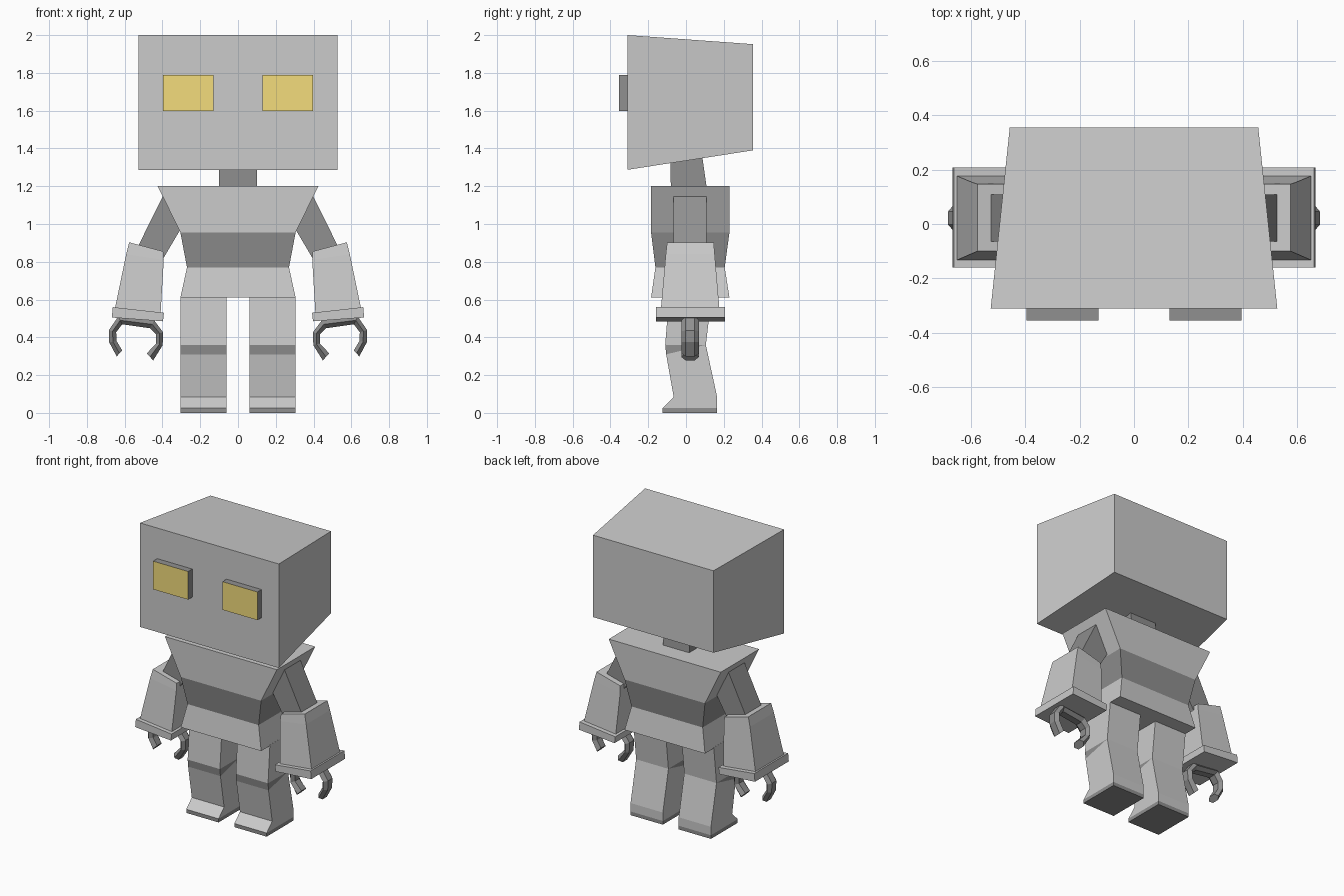
import bpy, bmesh

if "Cube" in bpy.data.objects:
    bpy.data.objects.remove(bpy.data.objects["Cube"])


def material(name, rgb):
    m = bpy.data.materials.new(name)
    m.diffuse_color = (*rgb, 1)
    m.use_nodes = True
    m.node_tree.nodes["Principled BSDF"].inputs["Base Color"].default_value = m.diffuse_color
    return m


LIGHT = material("light_metal", (0.72, 0.72, 0.72))
DARK = material("dark_metal", (0.28, 0.28, 0.28))
YELLOW = material("eye_yellow", (0.9, 0.72, 0.2))


def loft(name, rings, mats, mirror=False):
    """Bridge rings of points; mats = start cap, one per band, end cap."""
    bm = bmesh.new()
    loops = [[bm.verts.new(p) for p in r] for r in rings]
    used = list(dict.fromkeys(mats))
    n = len(loops[0])
    bm.faces.new(loops[0][::-1]).material_index = used.index(mats[0])
    bm.faces.new(loops[-1]).material_index = used.index(mats[-1])
    for a, b, m in zip(loops, loops[1:], mats[1:-1]):
        for i in range(n):
            j = (i + 1) % n
            bm.faces.new((a[i], a[j], b[j], b[i])).material_index = used.index(m)
    bmesh.ops.remove_doubles(bm, verts=bm.verts, dist=0.0005)
    bmesh.ops.recalc_face_normals(bm, faces=bm.faces)
    mesh = bpy.data.meshes.new(name)
    bm.to_mesh(mesh)
    bm.free()
    for m in used:
        mesh.materials.append(m)
    ob = bpy.data.objects.new(name, mesh)
    bpy.context.collection.objects.link(ob)
    if mirror:
        ob.modifiers.new("Mirror", "MIRROR")
    return ob


def level(x0, x1, front, back):
    """Four-point ring between x0 and x1; front and back are (y, z)."""
    return [(x0, *front), (x1, *front), (x1, *back), (x0, *back)]


def slant(inner, outer, y0, y1):
    """Four-point ring tilted sideways; inner and outer are (x, z)."""
    (xi, zi), (xo, zo) = inner, outer
    return [(xi, y0, zi), (xo, y0, zo), (xo, y1, zo), (xi, y1, zi)]


# Head, tapering towards the back
def upright(x, y, z0, z1):
    return [(-x, y, z0), (x, y, z0), (x, y, z1), (-x, y, z1)]


loft("head", [upright(0.527, -0.31, 1.287, 2.0),
              upright(0.457, 0.355, 1.39, 1.952)], [LIGHT] * 3)

# Eyes: yellow front, dark rim
eye = [(0.13, 1.597), (0.396, 1.597), (0.396, 1.79), (0.13, 1.79)]
loft("eyes", [[(x, y, z) for x, z in eye] for y in (-0.355, -0.305)],
     [YELLOW, DARK, DARK], True)

# Neck, leaning forward
loft("neck", [level(-0.1, 0.1, (-0.08, 1.19), (0.11, 1.19)),
              level(-0.1, 0.1, (-0.085, 1.4), (0.08, 1.4))], [DARK] * 3)

# Torso with dark waist
torso = [(0.425, -0.185, 0.23, 1.2), (0.305, -0.185, 0.23, 0.955),
         (0.27, -0.162, 0.205, 0.77), (0.305, -0.185, 0.23, 0.61)]
loft("torso", [level(-x, x, (f, z), (b, z)) for x, f, b, z in torso],
     [LIGHT, LIGHT, DARK, LIGHT, LIGHT])

# Legs: thigh, dark knee wedge, shin, toe, dark sole
leg = [((-0.09, 0.615), (0.135, 0.615)), ((-0.11, 0.36), (0.105, 0.36)),
       ((-0.105, 0.31), (0.105, 0.36)), ((-0.065, 0.083), (0.165, 0.083)),
       ((-0.125, 0.025), (0.165, 0.025)), ((-0.125, 0), (0.165, 0))]
loft("legs", [level(0.06, 0.305, f, b) for f, b in leg],
     [LIGHT, LIGHT, DARK, LIGHT, LIGHT, DARK, DARK], True)

# Upper arms
loft("upper_arms", [slant((0.27, 1.03), (0.398, 1.147), -0.065, 0.108),
                    slant((0.4, 0.81), (0.55, 0.84), -0.065, 0.108)],
     [DARK] * 3, True)

# Forearms
loft("forearms", [slant((0.396, 0.855), (0.576, 0.903), -0.1, 0.147),
                  slant((0.393, 0.81), (0.592, 0.84), -0.107, 0.152),
                  slant((0.41, 0.525), (0.652, 0.55), -0.133, 0.177)],
     [LIGHT] * 4, True)

# Cuffs
loft("cuffs", [slant((0.392, 0.53), (0.663, 0.56), -0.16, 0.207),
               slant((0.397, 0.485), (0.668, 0.505), -0.16, 0.207)],
     [LIGHT] * 3, True)

# Claws: six-sided section swept along an open ring
outer = [(0.449, 0.278), (0.399, 0.358), (0.396, 0.426), (0.444, 0.49),
         (0.634, 0.511), (0.684, 0.437), (0.682, 0.374), (0.642, 0.299)]
inner = [(0.483, 0.315), (0.433, 0.368), (0.433, 0.416), (0.465, 0.448),
         (0.613, 0.469), (0.645, 0.427), (0.642, 0.379), (0.613, 0.331)]
section = [(0, -0.024), (0, 0.024), (0.5, 0.047),
           (1, 0.024), (1, -0.024), (0.5, -0.047)]
loft("claws", [[(o[0] + (i[0] - o[0]) * t, 0.022 + y, o[1] + (i[1] - o[1]) * t)
                for t, y in section] for o, i in zip(outer, inner)],
     [DARK] * 9, True)
